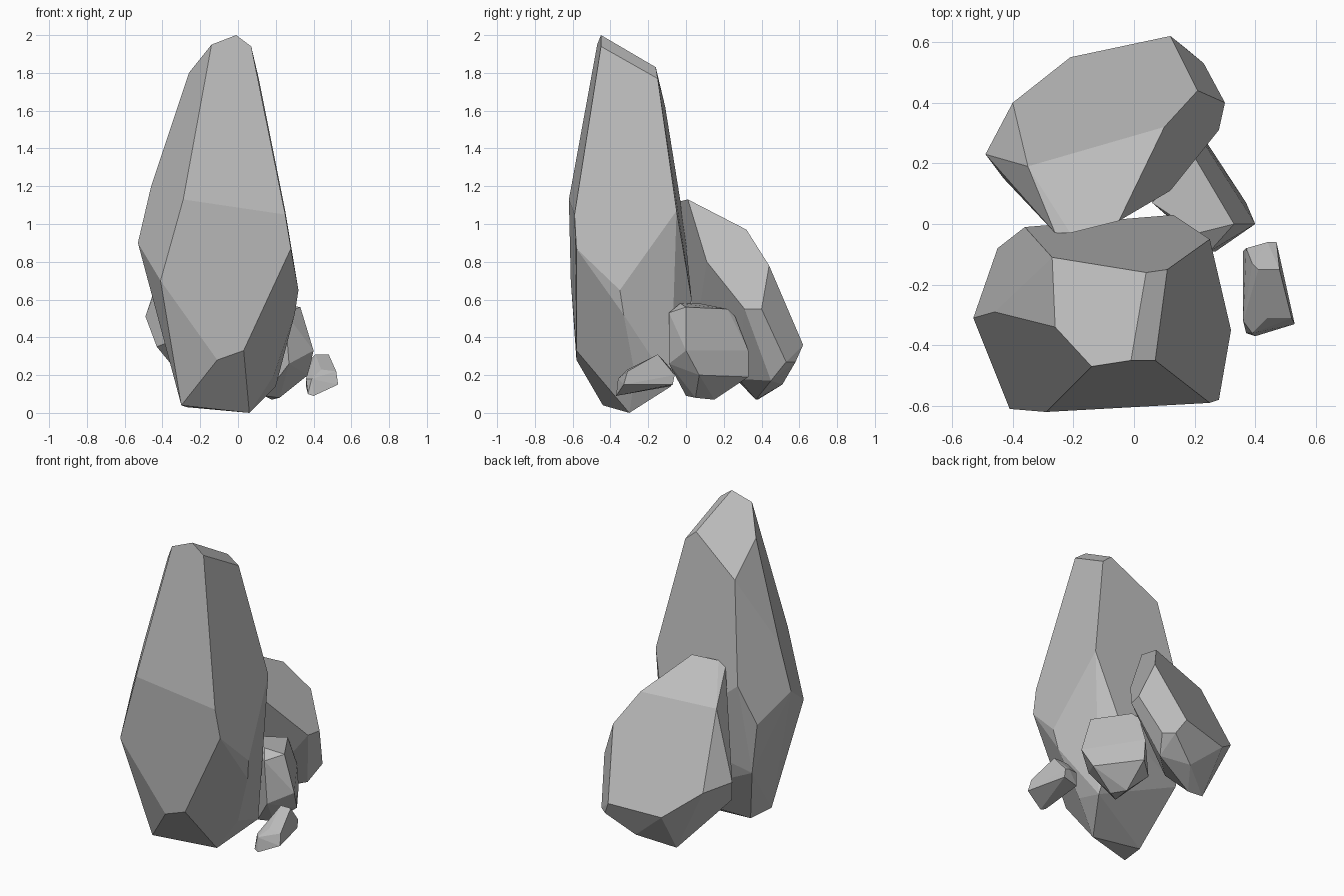
import bpy
import bmesh
import math
from mathutils import Vector

# Remove the default cube only
default_cube = bpy.data.objects.get("Cube")
if default_cube:
    bpy.data.objects.remove(default_cube, do_unlink=True)


def make_material(name, colour):
    material = bpy.data.materials.new(name)
    material.use_nodes = True
    material.diffuse_color = colour
    shader = material.node_tree.nodes["Principled BSDF"]
    shader.inputs["Base Color"].default_value = colour
    shader.inputs["Roughness"].default_value = 0.9
    return material


stone_grey = make_material("stone grey", (0.5, 0.5, 0.5, 1))


def make_rock(name, crown, waist, foot):
    """Faceted boulder: the hull around its crown, waist and foot corners (in hundredths)."""
    mesh = bpy.data.meshes.new(name)
    bm = bmesh.new()
    for corner in crown + waist + foot:
        bm.verts.new(Vector(corner) / 100)
    hull = bmesh.ops.convex_hull(bm, input=bm.verts[:])
    loose = [item for item in hull["geom_interior"] if isinstance(item, bmesh.types.BMVert)]
    bmesh.ops.delete(bm, geom=loose, context="VERTS")
    # Merge almost level triangles into broad chiselled facets
    bmesh.ops.dissolve_limit(bm, angle_limit=math.radians(7),
                             verts=bm.verts[:], edges=bm.edges[:])
    bmesh.ops.recalc_face_normals(bm, faces=bm.faces[:])
    for face in bm.faces:
        face.smooth = False
    bm.to_mesh(mesh)
    bm.free()
    mesh.materials.append(stone_grey)
    rock = bpy.data.objects.new(name, mesh)
    bpy.context.collection.objects.link(rock)
    return rock


# Tall standing rock at the front
make_rock(
    "tall_rock",
    crown=[(-1, -45, 200), (7, -45, 194), (-14, -47, 195), (-26, -34, 180),
           (-27, -11, 162), (4, -16, 183), (11, -15, 177)],
    waist=[(-46, -29, 120), (-53, -31, 90), (-29, -62, 113), (-41, -61, 70),
           (-32, -8, 140), (-36, -1, 100), (-45, -8, 75), (25, -5, 107),
           (25, -59, 105), (28, -58, 87), (32, -35, 65)],
    foot=[(3, -58, 33), (-11, -58, 28), (-30, -44, 4), (6, -30, 0), (-27, -27, 3),
          (-40, -10, 42), (20, -8, 14), (19, -27, 20), (30, -33, 52), (13, 3, 60)],
)

# Broad leaning rock at the back
make_rock(
    "back_rock",
    crown=[(-5, 1, 113), (-21, -3, 112), (-26, -3, 109), (10, 32, 97), (-35, 19, 93)],
    waist=[(12, 11, 80), (21, 44, 78), (28, 31, 55), (30, 40, 55), (-39, 23, 75),
           (-34, 6, 80), (-49, 23, 51), (-40, 40, 48), (12, 62, 36), (-21, 55, 33)],
    foot=[(17, 58, 27), (23, 53, 27), (0, 51, 15), (18, 45, 17), (-20, 38, 7),
          (-10, 37, 7), (0, 28, 18), (-43, 15, 35), (-30, 5, 40)],
)

# Squat rock wedged between the two large ones
make_rock(
    "side_rock",
    crown=[(33, 0, 56), (21, -3, 58), (6, 7, 58), (20, 22, 55), (25, -9, 53)],
    waist=[(40, 0, 33), (27, -9, 26), (18, 26, 51), (19, 33, 33)],
    foot=[(37, 7, 20), (20, 33, 19), (22, 5, 8), (14, 0, 9), (18, 15, 7), (10, 25, 15)],
)

# Small loose stone beside them
make_rock(
    "small_stone",
    crown=[(41, -15, 31), (48, -15, 31), (39, -13, 29)],
    waist=[(47, -6, 20), (44, -6, 21), (37, -8, 22), (36, -32, 18),
           (39, -36, 18), (44, -31, 23), (52, -31, 22)],
    foot=[(36, -9, 14), (47, -7, 15), (37, -36, 10), (40, -37, 9), (53, -33, 15)],
)
